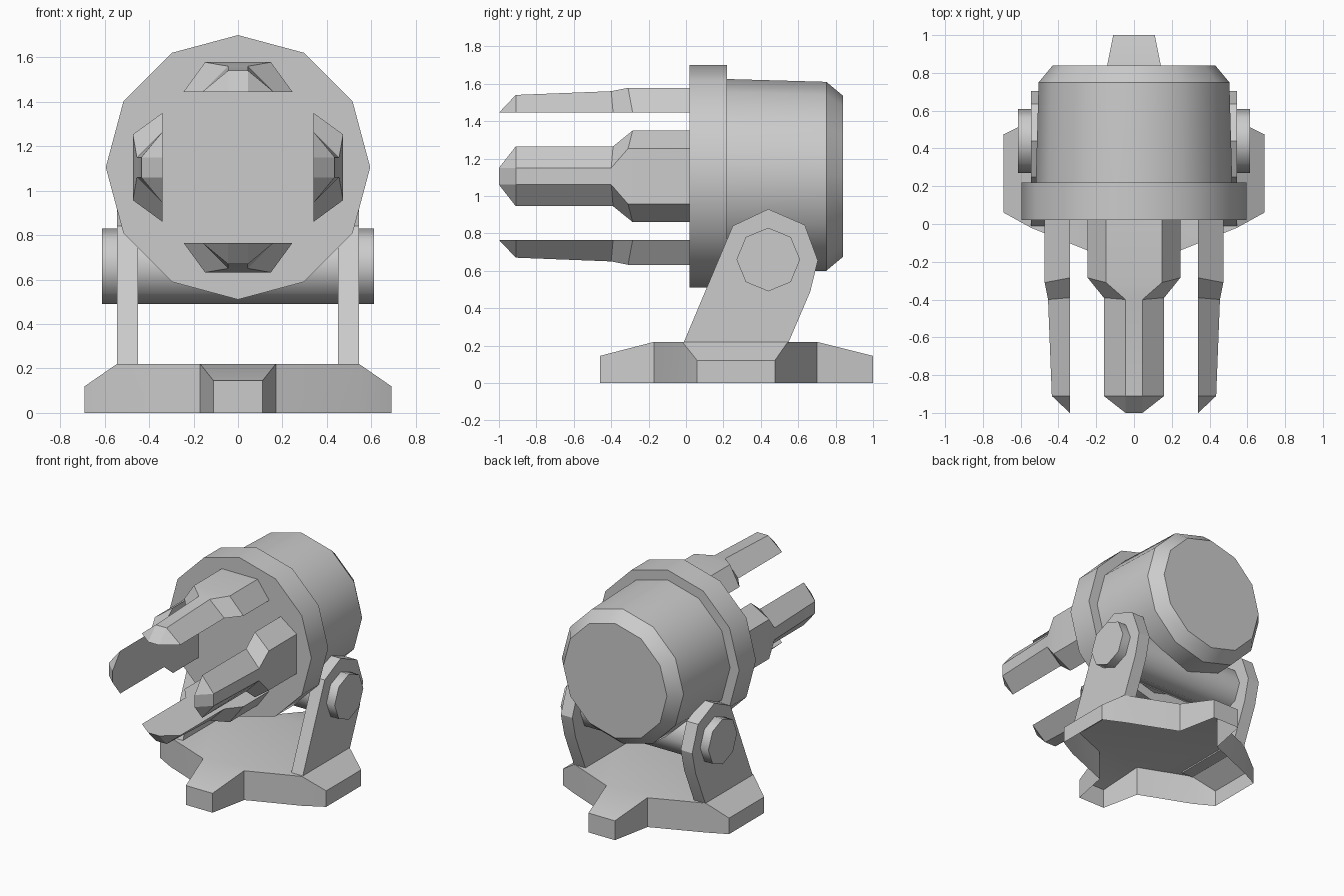
import bpy, bmesh
from math import sin, cos, pi, radians

cube = bpy.data.objects.get("Cube")
if cube:
    bpy.data.objects.remove(cube, do_unlink=True)

GREY = (0.6, 0.6, 0.6, 1.0)
metal = bpy.data.materials.new("plain_grey")
metal.use_nodes = True
metal.diffuse_color = GREY
bsdf = next(n for n in metal.node_tree.nodes if n.type == 'BSDF_PRINCIPLED')
bsdf.inputs["Base Color"].default_value = GREY

AXIS_Z = 1.105          # height of the drum axis


def make(name, verts, faces, angle=30, closed=True):
    """Mesh object with smooth shading below the given edge angle."""
    mesh = bpy.data.meshes.new(name)
    mesh.from_pydata(verts, [], faces)
    bm = bmesh.new()
    bm.from_mesh(mesh)
    bmesh.ops.remove_doubles(bm, verts=bm.verts, dist=0.0005)
    if closed:
        bmesh.ops.recalc_face_normals(bm, faces=bm.faces)
    bm.to_mesh(mesh)
    bm.free()
    mesh.materials.append(metal)
    obj = bpy.data.objects.new(name, mesh)
    bpy.context.collection.objects.link(obj)
    bpy.ops.object.select_all(action='DESELECT')
    obj.select_set(True)
    bpy.context.view_layer.objects.active = obj
    bpy.ops.object.shade_smooth_by_angle(angle=radians(angle))
    return obj


def loft(name, rings, angle=30):
    """Bridge equal-length rings of points and cap both ends."""
    n = len(rings[0])
    verts = [p for ring in rings for p in ring]
    faces = [(r * n + i, r * n + (i + 1) % n, (r + 1) * n + (i + 1) % n, (r + 1) * n + i)
             for r in range(len(rings) - 1) for i in range(n)]
    faces += [tuple(range(n)), tuple(range(len(verts) - n, len(verts)))]
    return make(name, verts, faces, angle)


def circle(sides, radius):
    return [(radius * sin(2 * pi * i / sides), radius * cos(2 * pi * i / sides))
            for i in range(sides)]


def lathe_y(name, profile, sides=12):
    """Turn a (y, radius) profile about the drum axis."""
    loft(name, [[(x, y, AXIS_Z + z) for x, z in circle(sides, r)] for y, r in profile], 34)


# Base: star-shaped shell with four sloping feet, open underneath
half = [(0.11, -0.46, 0.145), (0.17, -0.17, 0.22), (0.545, -0.02, 0.22), (0.69, 0.06, 0.12),
        (0.69, 0.475, 0.12), (0.545, 0.545, 0.22), (0.17, 0.70, 0.22), (0.11, 1.0, 0.145)]
top = half + [(-x, y, z) for x, y, z in reversed(half)]
count = len(top)
faces = [(1, 2, 5, 6, 9, 10, 13, 14)]
faces += [tuple((k + j) % count for j in (-1, 0, 1, 2)) for k in (3, 7, 11)]
faces += [(14, 15, 0, 1)]
faces += [(i + count, (i + 1) % count + count, (i + 1) % count, i) for i in range(count)]
make("base", top + [(x, y, 0) for x, y, z in top], faces, 30, closed=False)

# Drum: wide front rim, and body with chamfered back
lathe_y("front_rim", [(0.02, 0.595), (0.22, 0.595)])
lathe_y("drum", [(0.2, 0.52), (0.22, 0.52), (0.75, 0.505), (0.84, 0.43)])

# Support arms
arm = [(-0.015, 0.21), (0.25, 0.84), (0.44, 0.93), (0.635, 0.845),
       (0.705, 0.655), (0.665, 0.49), (0.545, 0.21)]
for side, s in (("left", 1), ("right", -1)):
    loft(side + "_arm", [[(s * x, y, z) for y, z in arm] for x in (0.45, 0.545)], 15)

# Pivot axle running through both arms
loft("axle", [[(x, 0.44 + y, 0.66 + z) for y, z in circle(8, 0.17)] for x in (-0.613, 0.613)], 50)

# Prongs: sections of (inner y, outer y, inner half width, outer half width, outer radius)
INNER = 0.34
sections = [(0.03, 0.03, 0.245, 0.148, 0.473), (-0.285, -0.31, 0.245, 0.148, 0.473),
            (-0.39, -0.4, 0.16, 0.045, 0.455), (-0.91, -0.91, 0.16, 0.045, 0.435)]
for name, turn in (("top", 0), ("left", 1), ("bottom", 2), ("right", 3)):
    c, s = cos(turn * pi / 2), sin(turn * pi / 2)

    def place(w, y, r):
        return (w * c + r * s, y, AXIS_Z - w * s + r * c)

    rings = [[place(-wi, yi, INNER), place(-wo, yo, r), place(wo, yo, r), place(wi, yi, INNER)]
             for yi, yo, wi, wo, r in sections]
    # Chisel tip: outer and inner corners meet in one edge
    n = len(rings)
    verts = [p for ring in rings for p in ring]
    verts += [place(-0.045, -1.0, INNER), place(0.045, -1.0, INNER)]
    faces = [(r * 4 + i, r * 4 + (i + 1) % 4, r * 4 + 4 + (i + 1) % 4, r * 4 + 4 + i)
             for r in range(n - 1) for i in range(4)]
    a, b, d, e = range(4 * n - 4, 4 * n)
    p, q = 4 * n, 4 * n + 1
    faces += [(0, 1, 2, 3), (a, b, p), (b, d, q, p), (d, e, q), (e, a, p, q)]
    make(name + "_prong", verts, faces, 20)
